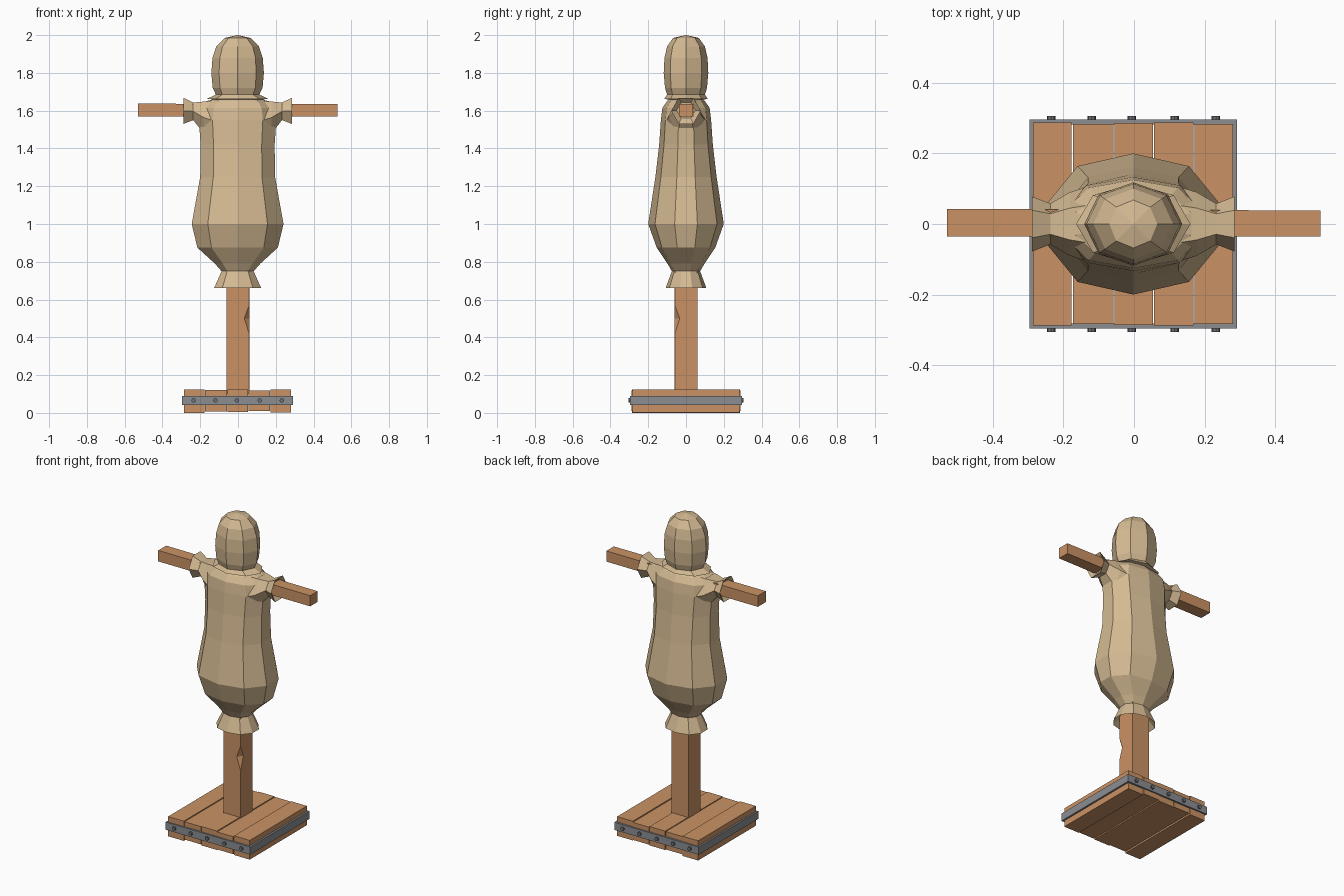
import bpy, bmesh, math
from mathutils import Vector, Matrix

if "Cube" in bpy.data.objects:
    bpy.data.objects.remove(bpy.data.objects["Cube"])


def mat(name, rgb):
    m = bpy.data.materials.new(name)
    m.diffuse_color = (*rgb, 1)
    m.use_nodes = True
    m.node_tree.nodes["Principled BSDF"].inputs["Base Color"].default_value = m.diffuse_color
    return m


CLOTH = mat("burlap", (0.66, 0.49, 0.29))
WOOD = mat("wood", (0.59, 0.29, 0.13))
METAL = mat("grey metal", (0.26, 0.27, 0.29))
BOLT = mat("dark metal", (0.16, 0.165, 0.18))


def finish(name, bm, material):
    bmesh.ops.recalc_face_normals(bm, faces=bm.faces)
    me = bpy.data.meshes.new(name)
    bm.to_mesh(me)
    bm.free()
    me.materials.append(material)
    ob = bpy.data.objects.new(name, me)
    bpy.context.collection.objects.link(ob)
    return ob


def loft(name, rings, material):
    """Skin a list of equal-length point rings and cap both ends."""
    bm = bmesh.new()
    vs = [[bm.verts.new(p) for p in r] for r in rings]
    n = len(vs[0])
    for a, b in zip(vs, vs[1:]):
        for i in range(n):
            j = (i + 1) % n
            bm.faces.new((a[i], a[j], b[j], b[i]))
    bm.faces.new(vs[0])
    bm.faces.new(vs[-1])
    return finish(name, bm, material)


def box(name, lo, hi, material):
    lo, hi = Vector(lo), Vector(hi)
    bm = bmesh.new()
    bmesh.ops.create_cube(bm, size=1, matrix=Matrix.Translation((lo + hi) / 2)
                          @ Matrix.Diagonal((*(hi - lo), 1)))
    return finish(name, bm, material)


# Base: five slightly uneven boards
cuts = [-0.287, -0.175, -0.057, 0.055, 0.17, 0.282]
uneven = [(0.0, 0.124, 0.287), (0.008, 0.12, 0.284), (0.004, 0.123, 0.286),
          (0.009, 0.119, 0.288), (0.003, 0.124, 0.284)]
for i, (z0, z1, d) in enumerate(uneven):
    box(f"base_board_{i+1}", (cuts[i] + 0.0015, -d, z0), (cuts[i+1] - 0.0015, d, z1), WOOD)

# Metal band around the base
for s, side in ((-1, "a"), (1, "b")):
    y = sorted((s * 0.282, s * 0.296))
    box(f"band_y_{side}", (-0.296, y[0], 0.042), (0.292, y[1], 0.09), METAL)
    x = sorted((s * 0.279 - 0.002, s * 0.294 - 0.002))
    box(f"band_x_{side}", (x[0], -0.282, 0.042), (x[1], 0.282, 0.09), METAL)
    # Bolts on front and back
    for i, bx in enumerate((-0.235, -0.12, -0.006, 0.115, 0.232)):
        bm = bmesh.new()
        bmesh.ops.create_cone(bm, cap_ends=True, segments=8, radius1=0.012, radius2=0.012,
                              depth=0.025, matrix=Matrix.Translation((bx, s * 0.293, 0.066))
                              @ Matrix.Rotation(math.pi / 2, 4, 'X'))
        finish(f"bolt_{side}_{i+1}", bm, BOLT)

# Post with a chip out of its front right edge
loft("post", [[(-0.06, -0.06, z), (0.06 - c, -0.06, z), (0.06, -0.06 + c, z),
               (0.06, 0.06, z), (-0.06, 0.06, z)]
              for z, c in ((0.1, 0.001), (0.42, 0.001), (0.5, 0.027),
                           (0.57, 0.001), (0.8, 0.001))], WOOD)

# Crossbar
bar = [(-0.53, -0.036, 0.043, 1.568, 1.637), (0.528, -0.036, 0.038, 1.568, 1.635)]
loft("crossbar", [[(x, a, l), (x, b, l), (x, b, h), (x, a, h)] for x, a, b, l, h in bar], WOOD)

# Burlap body: ten-sided rings of (height, half width, half depth)
shape = [(1, 0.3), (0.65, 0.82), (0, 1), (-0.65, 0.82), (-1, 0.3),
         (-1, -0.3), (-0.65, -0.82), (0, -1), (0.65, -0.82), (1, -0.3)]
body = [(0.73, 0.065, 0.065), (0.66, 0.125, 0.108), (0.75, 0.085, 0.075),
        (0.79, 0.12, 0.098), (0.875, 0.213, 0.155), (1.0, 0.243, 0.2),
        (1.25, 0.198, 0.162), (1.42, 0.196, 0.142), (1.55, 0.205, 0.133),
        (1.615, 0.195, 0.125), (1.65, 0.165, 0.1), (1.665, 0.11, 0.085)]
loft("burlap_body", [[(w * x - 0.002, d * y, z) for x, y in shape] for z, w, d in body], CLOTH)

# Flared sleeves: six-sided rings of (x, half depth, low z, high z)
sleeve = [(0.1, 0.115, 1.42, 1.655), (0.18, 0.09, 1.48, 1.648), (0.235, 0.058, 1.55, 1.643),
          (0.287, 0.078, 1.53, 1.668), (0.262, 0.05, 1.56, 1.643)]
hexa = [(1, 0.5), (0.5, 1), (-0.5, 1), (-1, 0.5), (-0.5, 0), (0.5, 0)]
for s, side in ((-1, "left"), (1, "right")):
    loft(f"sleeve_{side}", [[(s * x - 0.002, w * a, l + (h - l) * b) for a, b in hexa]
                            for x, w, l, h in sleeve], CLOTH)

# Sack head: eight-sided rings with a flared hem and low point on top
head = [(1.655, 0.1, 0.08), (1.663, 0.162, 0.115), (1.685, 0.115, 0.1), (1.72, 0.132, 0.111),
        (1.8, 0.139, 0.118), (1.88, 0.133, 0.114), (1.94, 0.113, 0.1),
        (1.985, 0.068, 0.068), (2.0, 0.002, 0.002)]
loft("sack_head", [[(w * math.cos(k * math.pi / 4) - 0.002, d * math.sin(k * math.pi / 4), z)
                    for k in range(8)] for z, w, d in head], CLOTH)
